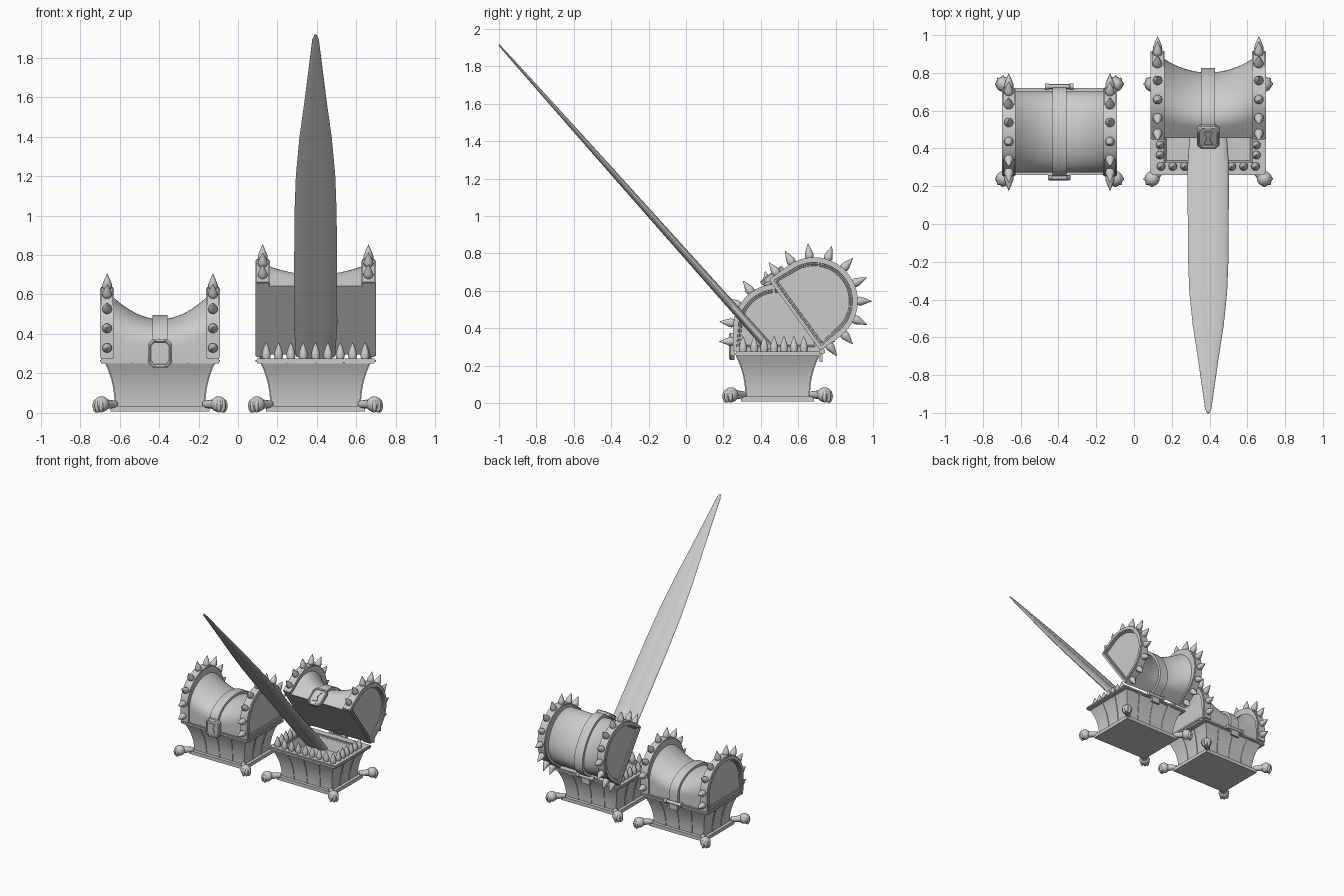
import bpy, bmesh, math
from mathutils import Matrix, Vector

if "Cube" in bpy.data.objects:
    bpy.data.objects.remove(bpy.data.objects["Cube"])

T, R = Matrix.Translation, Matrix.Rotation
SPIKE = [(.018, -.01), (.025, .008), (.024, .02), (.015, .043), (.001, .075)]
TOOTH = [(.014, -.02), (.023, .015), (.021, .03), (.012, .058), (.001, .082)]


def finish(name, bm, M, angle=35):
    bmesh.ops.recalc_face_normals(bm, faces=bm.faces)
    bm.transform(M)
    me = bpy.data.meshes.new(name)
    bm.to_mesh(me)
    bm.free()
    ob = bpy.data.objects.new(name, me)
    bpy.context.collection.objects.link(ob)
    bpy.ops.object.select_all(action='DESELECT')
    ob.select_set(True)
    bpy.context.view_layer.objects.active = ob
    bpy.ops.object.shade_smooth_by_angle(angle=math.radians(angle))
    return ob


def loft(bm, rings):
    """Skin a list of closed rings and cap both ends."""
    vs = [[bm.verts.new(p) for p in r] for r in rings]
    n = len(vs[0])
    for a, b in zip(vs, vs[1:]):
        for i in range(n):
            bm.faces.new((a[i], a[(i + 1) % n], b[(i + 1) % n], b[i]))
    return bm.faces.new(vs[0]), bm.faces.new(vs[-1])


def lathe(bm, M, profile, n=10):
    loft(bm, [[M @ Vector((r * math.cos(k * math.tau / n), r * math.sin(k * math.tau / n), z))
               for k in range(n)] for r, z in profile])


def rect(hx, hy, z):
    return [(-hx, -hy, z), (hx, -hy, z), (hx, hy, z), (-hx, hy, z)]


def arch(x, w, h, n=24):
    """Upright arch outline: short straight sides below a half ellipse."""
    s = h * .35
    pts = [(x, w, 0)]
    pts += [(x, w * math.cos(math.pi * k / n), s + (h - s) * math.sin(math.pi * k / n)) for k in range(n + 1)]
    return pts + [(x, -w, 0)]


def bevel(bm, width, seg=2):
    edges = [e for e in bm.edges if len(e.link_faces) == 2 and e.calc_face_angle(0) > .7]
    bmesh.ops.bevel(bm, geom=edges, offset=width, segments=seg, affect='EDGES')


def flare(t):
    """Half sizes of the concave chest body at height fraction t."""
    return .225 + .05 * t ** 2.2, .168 + .052 * t ** 2.2, .03 + .225 * t


def build_base(tag, M):
    # flared hollow body
    bm = bmesh.new()
    rings = [rect(*flare(k / 8)) for k in range(9)]
    rings += [rect(.25, .18, .262), rect(.22, .155, .17)]
    loft(bm, rings)
    finish(tag + "_body", bm, M)
    # rounded rim around the opening
    bm = bmesh.new()
    r = [rect(.305, .23, .25), rect(.305, .23, .275), rect(.235, .165, .275), rect(.235, .165, .25)]
    vs = [[bm.verts.new(p) for p in q] for q in r]
    for j in range(4):
        a, b = vs[j], vs[(j + 1) % 4]
        for i in range(4):
            bm.faces.new((a[i], a[(i + 1) % 4], b[(i + 1) % 4], b[i]))
    bmesh.ops.recalc_face_normals(bm, faces=bm.faces)
    bevel(bm, .007)
    finish(tag + "_rim", bm, M)
    # bottom plinth
    bm = bmesh.new()
    loft(bm, [rect(.25, .195, .008), rect(.25, .195, .036)])
    bevel(bm, .008)
    finish(tag + "_plinth", bm, M)
    # thin ribs down each wall
    bm = bmesh.new()
    spots = [(f, s, 0) for f in (-.52, 0, .52) for s in (-1, 1)]
    spots += [(f, s, 1) for f in (-.33, .33) for s in (-1, 1)]
    for f, s, side in spots:
        rings = []
        for k in range(9):
            hx, hy, z = flare(k / 8)
            e, d = .006, .005
            if side:
                rings.append([(s * (hx + o), f * hy + q, z) for o, q in ((-d, -e), (d, -e), (d, e), (-d, e))])
            else:
                rings.append([(f * hx + q, s * (hy + o), z) for o, q in ((-d, -e), (d, -e), (d, e), (-d, e))])
        loft(bm, rings)
    finish(tag + "_ribs", bm, M)
    # clawed ball feet with short legs running to the plinth corners
    bm = bmesh.new()
    for sx in (-1, 1):
        for sy in (-1, 1):
            c = Vector((sx * .297, sy * .25, .044))
            ang = math.atan2(sy, sx)
            F = T(c) @ R(ang, 4, 'Z')
            bmesh.ops.create_uvsphere(bm, u_segments=16, v_segments=10, radius=.04, matrix=F)
            for a in (-.75, 0, .75):
                toe = F @ R(a, 4, 'Z') @ T((.026, 0, -.008)) @ Matrix.Diagonal((.02, .0125, .035, 1))
                bmesh.ops.create_uvsphere(bm, u_segments=10, v_segments=8, radius=1, matrix=toe)
            lathe(bm, F @ R(-math.pi / 2, 4, 'Y'), [(.03, 0), (.024, .04), (.018, .1)], 12)
    finish(tag + "_feet", bm, M, 50)
    # hinge barrel and leaf at the back
    bm = bmesh.new()
    lathe(bm, T((-.075, .238, .277)) @ R(math.pi / 2, 4, 'Y'),
          [(.017, 0), (.017, .02), (.012, .021), (.012, .129), (.017, .13), (.017, .15)], 12)
    loft(bm, [[(x, y + .232, z) for x, y, z in rect(.036, .008, h)] for h in (.22, .275)])
    finish(tag + "_hinge", bm, M)


def build_lid(tag, M):
    # saddle-shaped barrel with a flat underside
    bm = bmesh.new()
    rings = []
    for k in range(17):
        x = -.25 + .5 * k / 16
        rings.append(arch(x, .215, .2 + .11 * (x / .235) ** 2))
    loft(bm, rings)
    finish(tag + "_barrel", bm, M)
    # arched end bands with sunken outer panels
    for s, side in ((-1, "left"), (1, "right")):
        bm = bmesh.new()
        caps = loft(bm, [arch(s * .232, .235, .362), arch(s * .305, .235, .362)])
        bmesh.ops.recalc_face_normals(bm, faces=bm.faces)
        outer = caps[1]
        bmesh.ops.inset_region(bm, faces=[outer], thickness=.034, depth=0)
        bmesh.ops.inset_region(bm, faces=[outer], thickness=.006, depth=-.018)
        bevel(bm, .006)
        finish(f"{tag}_{side}_end_band", bm, M)
    # ten spikes along each band
    bm = bmesh.new()
    st = .127
    total = 2 * st + math.pi * .235
    for i in range(10):
        d = total * (i + .55) / 10.1
        if d < st:
            y, z, a = -.235, d, math.pi
        elif d > total - st:
            y, z, a = .235, total - d, 0
        else:
            a = math.pi - (d - st) / .235
            y, z = .235 * math.cos(a), st + .235 * math.sin(a)
        for x in (-.268, .268):
            lathe(bm, T((x, y, z)) @ R(a - math.pi / 2, 4, 'X'), SPIKE)
    finish(tag + "_spikes", bm, M)
    # centre strap
    bm = bmesh.new()
    loft(bm, [arch(-.037, .236, .222), arch(.037, .236, .222)])
    bevel(bm, .005)
    finish(tag + "_strap", bm, M)
    # eight-sided lock plate with an hourglass keyhole
    bm = bmesh.new()
    plate = [(-.06, -.02), (-.038, -.045), (.038, -.045), (.06, -.02),
             (.06, .077), (.038, .1), (-.038, .1), (-.06, .077)]
    loft(bm, [[(x * f, y, .0275 + (z - .0275) * f) for x, z in plate]
              for y, f in ((-.228, 1), (-.25, 1), (-.256, .9), (-.256, .8), (-.25, .76))])
    hole = [(-.022, -.012), (.022, -.012), (.007, .027), (.022, .066), (-.022, .066), (-.007, .027)]
    loft(bm, [[(x, y, z) for x, z in hole] for y in (-.245, -.257)])
    finish(tag + "_lock", bm, M)


def build_tongue():
    # long flat tapering blade-like tongue, creased down the middle
    root, tip, n = Vector((.393, .45, .29)), Vector((.393, -1.0, 1.915)), 28
    axis = (tip - root).normalized()
    up = axis.cross(Vector((1, 0, 0))).normalized()
    widths = [(0, .1), (.1, .11), (.44, .107), (.56, .1), (.68, .082), (.79, .057), (.93, .028), (.985, .017), (1, .006)]
    rings = []
    for (t0, w0), (t1, w1) in zip(widths, widths[1:]):
        for j in range(4):
            f = j / 4
            t, w = t0 + (t1 - t0) * f, w0 + (w1 - w0) * f
            rings.append((t, w))
    rings.append(widths[-1])
    bm = bmesh.new()
    out = []
    for t, w in rings:
        h = .004 + .024 * (1 - t) ** .7
        c, ring = root.lerp(tip, t), []
        for k in range(n):
            a = math.tau * k / n
            groove = 1 - .3 * max(0, 1 - abs(math.cos(a)) / .3)
            ring.append(c + Vector((w * math.cos(a), 0, 0)) + up * h * math.sin(a) * groove)
        out.append(ring)
    loft(bm, out)
    finish("tongue", bm, Matrix(), 50)


def build_teeth(M):
    # teeth along the front and both sides of the open chest
    bm = bmesh.new()
    spots = [(-.25 + .0625 * i, -.185) for i in range(9)]
    spots += [(s * .255, -.125 + .053 * i) for i in range(6) for s in (-1, 1)]
    for x, y in spots:
        lathe(bm, T((x, y, .275)), TOOTH)
    finish("teeth", bm, M)


closed, opened = T((-.395, .49, 0)), T((.393, .49, 0))
lid_seat = T((0, -.003, .275))
hinge = T((0, .235, .28))
swing = hinge @ R(math.radians(-54), 4, 'X') @ hinge.inverted()

build_base("closed_chest", closed)
build_lid("closed_lid", closed @ lid_seat)
build_base("open_chest", opened)
build_lid("open_lid", opened @ swing @ lid_seat)
build_teeth(opened)
build_tongue()
